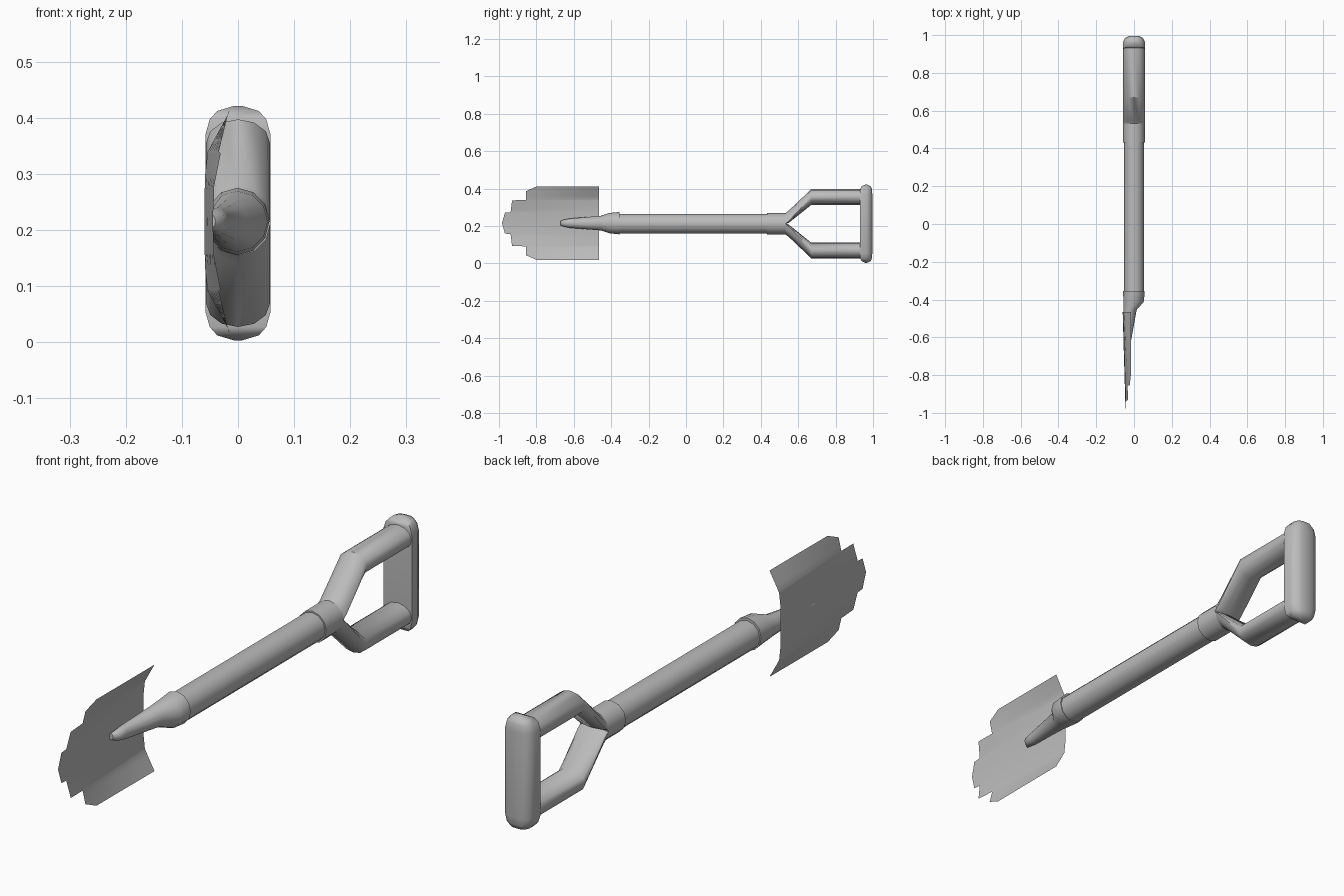
import bpy, bmesh, math

cube = bpy.data.objects.get("Cube")
if cube:
    bpy.data.objects.remove(cube)

MID = 0.212   # height of the shaft axis
HALF = 0.057  # half width of the handle parts

steel = bpy.data.materials.new("grey steel")
steel.use_nodes = True
steel.diffuse_color = (0.5, 0.5, 0.5, 1)
steel.node_tree.nodes["Principled BSDF"].inputs["Base Color"].default_value = (0.5, 0.5, 0.5, 1)


def finish(name, bm, angle):
    bmesh.ops.remove_doubles(bm, verts=bm.verts, dist=0.0003)
    bmesh.ops.recalc_face_normals(bm, faces=bm.faces)
    mesh = bpy.data.meshes.new(name)
    bm.to_mesh(mesh)
    bm.free()
    mesh.materials.append(steel)
    obj = bpy.data.objects.new(name, mesh)
    bpy.context.collection.objects.link(obj)
    bpy.ops.object.select_all(action='DESELECT')
    obj.select_set(True)
    bpy.context.view_layer.objects.active = obj
    bpy.ops.object.shade_smooth_by_angle(angle=math.radians(angle))
    return obj


def loft(name, rings, angle=40, closed=True, caps=True):
    """Skin a list of equal-length point rings."""
    bm = bmesh.new()
    rows = [[bm.verts.new(p) for p in ring] for ring in rings]
    n = len(rows[0])
    for a, b in zip(rows, rows[1:]):
        for i in range(n if closed else n - 1):
            j = (i + 1) % n
            bm.faces.new((a[i], a[j], b[j], b[i]))
    if caps:
        bm.faces.new(rows[0])
        bm.faces.new(rows[-1])
    return finish(name, bm, angle)


def oval(y, x0, x1, z, up, down, n=12):
    """Upright ring with separate upper and lower heights."""
    pts = []
    for i in range(n):
        t = math.tau * i / n
        s = math.sin(t)
        pts.append(((x0 + x1) / 2 + (x1 - x0) / 2 * math.cos(t), y,
                    z + s * (up if s > 0 else down)))
    return pts


def interp(table, v):
    for (a, fa), (b, fb) in zip(table, table[1:]):
        if v <= b:
            return fa + (fb - fa) * (v - a) / (b - a)
    return table[-1][1]


# Straight shaft and the collar where the handle forks
loft("shaft", [oval(y, -0.053, 0.053, MID, 0.053, 0.053) for y in (-0.38, 0.45)])
loft("handle_collar", [oval(y, -0.058, 0.058, MID, 0.058, 0.058) for y in (0.432, 0.535)])

# Socket tapering onto the blade
socket = [(-0.355, -0.058, 0.056, 0.06), (-0.41, -0.056, 0.053, 0.054),
          (-0.455, -0.056, 0.014, 0.039), (-0.62, -0.056, -0.016, 0.025),
          (-0.655, -0.056, -0.022, 0.018), (-0.67, -0.056, -0.04, 0.012)]
loft("blade_socket", [oval(y, a, b, MID + 0.003, h, h) for y, a, b, h in socket])

# Forked arms: half-round at the collar, opening into full tubes
arm = [(0.53, 0, 0.056, 0.002), (0.55, 0.015, 0.056, 0.01),
       (0.67, 0.143, 0.042, 0.042), (0.945, 0.143, 0.042, 0.042)]
for side, name in ((1, "upper_arm"), (-1, "lower_arm")):
    rings = [oval(y, -HALF, HALF, MID, up, down) for y, c, up, down in arm]
    loft(name, [[(x, y, MID + side * (z - MID + c)) for x, y, z in ring]
                for ring, (_, c, _, _) in zip(rings, arm)])

# Cross grip: flat inside, rounded outside, with chamfered ends
half_profile = [(0.058, 0.93), (0.058, 0.965), (0.048, 0.985), (0.025, 0.996)]
profile = half_profile + [(-x, y) for x, y in reversed(half_profile)]
ends = [(0.158, 1, 1), (0.185, 0.87, 0.94), (0.2, 0.64, 0.75), (0.209, 0.12, 0.15)]
levels = [(-d, a, b) for d, a, b in reversed(ends)] + ends
loft("cross_grip", [[(x * a, 0.963 + (y - 0.963) * b, MID + d) for x, y in profile]
                    for d, a, b in levels], angle=50)

# Dished sheet blade with a stepped, worn front edge
edge = [(0, -0.984), (0.056, -0.968), (0.058, -0.938), (0.122, -0.93),
        (0.124, -0.856), (0.171, -0.856), (0.185, -0.825), (0.196, -0.80)]
back_dish = [(0, -0.06), (0.08, -0.059), (0.125, -0.054), (0.196, -0.015)]
front_dish = [(0, -0.047), (0.06, -0.044), (0.12, -0.032), (0.196, -0.017)]
half = sorted({d for d, _ in edge} | {0.03, 0.08, 0.1, 0.145})
rows = []
for d in [-v for v in reversed(half[1:])] + half:
    front = interp(edge, abs(d))
    row = []
    for i in range(7):
        y = -0.465 + (front + 0.465) * i / 6
        t = (-0.465 - y) / 0.45
        x = interp(back_dish, abs(d)) * (1 - t) + interp(front_dish, abs(d)) * t
        row.append((x, y, 0.215 + d))
    rows.append(row)
loft("blade", rows, angle=60, closed=False, caps=False)
